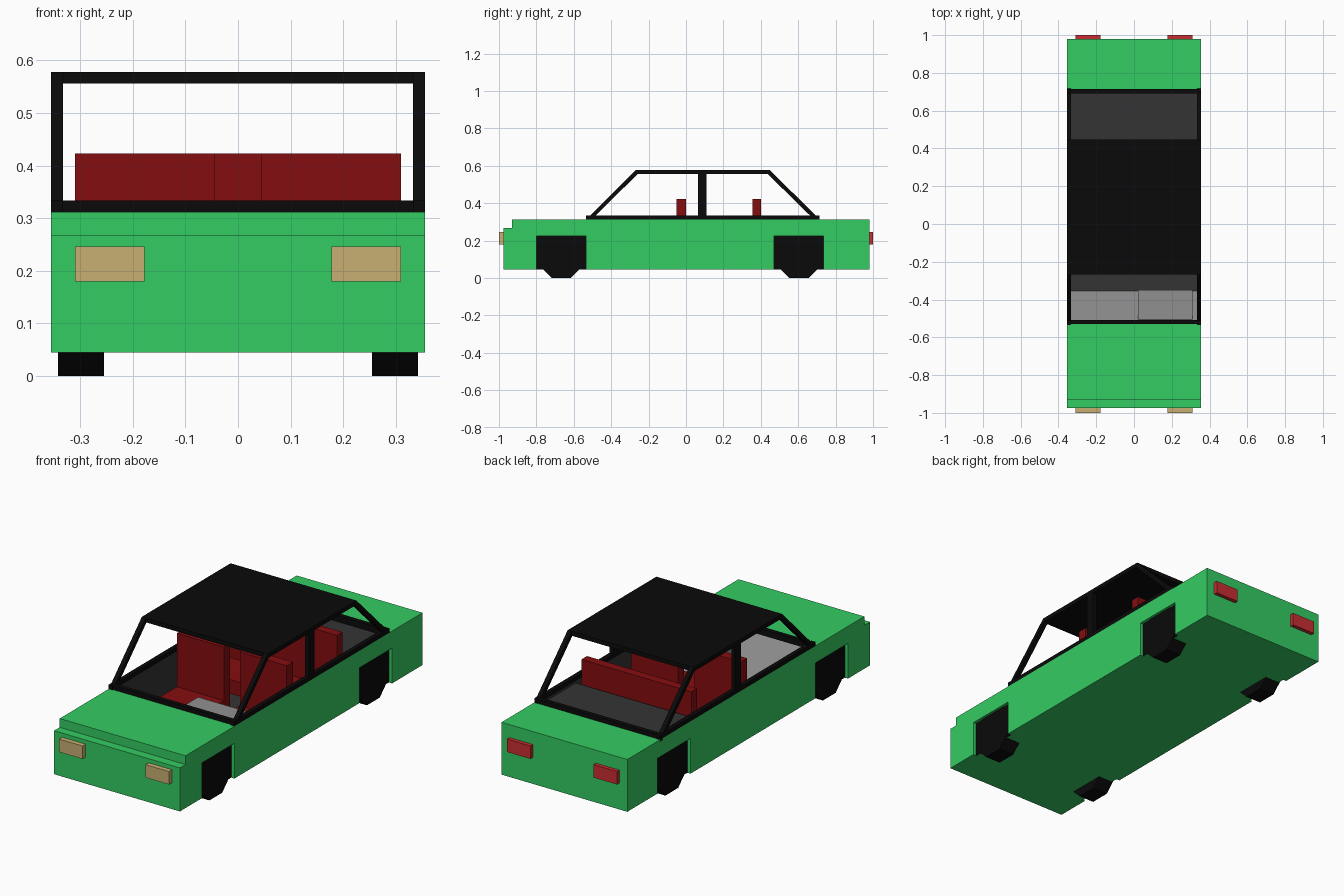
import bpy, bmesh, math

cube = bpy.data.objects.get("Cube")
if cube:
    bpy.data.objects.remove(cube, do_unlink=True)


def material(name, rgb):
    m = bpy.data.materials.new(name)
    m.use_nodes = True
    colour = (*rgb, 1.0)
    m.diffuse_color = colour
    m.node_tree.nodes["Principled BSDF"].inputs["Base Color"].default_value = colour
    return m


GREEN = material("body_green", (0.034, 0.604, 0.122))
BLACK = material("trim_black", (0.003, 0.003, 0.003))
DARK = material("cabin_dark_grey", (0.034, 0.034, 0.034))
GREY = material("dash_grey", (0.28, 0.28, 0.28))
RED = material("seat_red", (0.235, 0.004, 0.005))
LAMP = material("headlight_tan", (0.58, 0.43, 0.17))
TAIL = material("taillight_red", (0.58, 0.027, 0.032))


def prism(name, profile, x0, x1, mats, rule=None):
    """Extrude a (y, z) profile from x0 to x1; rule picks a material per face."""
    bm = bmesh.new()
    face = bm.faces.new([bm.verts.new((x0, y, z)) for y, z in profile])
    ext = bmesh.ops.extrude_face_region(bm, geom=[face])
    moved = [v for v in ext["geom"] if isinstance(v, bmesh.types.BMVert)]
    bmesh.ops.translate(bm, verts=moved, vec=(x1 - x0, 0, 0))
    bmesh.ops.recalc_face_normals(bm, faces=bm.faces)
    if rule:
        for f in bm.faces:
            f.material_index = rule(f.calc_center_median(), f.normal)
    mesh = bpy.data.meshes.new(name)
    bm.to_mesh(mesh)
    bm.free()
    for m in mats:
        mesh.materials.append(m)
    ob = bpy.data.objects.new(name, mesh)
    bpy.context.collection.objects.link(ob)
    return ob


def box(name, x, y, z, mat):
    return prism(name, [(y[0], z[0]), (y[1], z[0]), (y[1], z[1]), (y[0], z[1])],
                 x[0], x[1], [mat])


W, INNER = 0.355, 0.335            # half width, inside of the side panels
BASE, BELT = 0.045, 0.312          # underside and belt line
NOSE, TRUNK = -0.975, 0.98
WHEEL_Y = {"front": -0.667, "rear": 0.603}
WELL, WELL_TOP = 0.132, 0.225

# Body core: bonnet, sloping dash, cabin floor, rear deck and boot
hull_top = [(NOSE, 0.267), (-0.93, 0.267), (-0.93, BELT)]
core = [(NOSE, BASE)] + hull_top + [
    (-0.515, BELT), (-0.355, 0.08), (0.41, 0.08), (0.41, 0.3), (0.7, 0.3),
    (0.7, BELT), (TRUNK, BELT), (TRUNK, BASE)]


def core_rule(c, n):
    if abs(n.x) > 0.5 or c.z < 0.05:
        return 0
    if n.y > 0.3 and n.z > 0.3:
        return 2
    return 1 if -0.5 < c.y < 0.701 else 0


prism("body_core", core, -INNER, INNER, [GREEN, DARK, GREY], core_rule)

# Side panels with square wheel openings
panel = [(NOSE, BASE)] + hull_top + [(TRUNK, BELT), (TRUNK, BASE)]
for y in (WHEEL_Y["rear"], WHEEL_Y["front"]):
    panel += [(y + WELL, BASE), (y + WELL, WELL_TOP),
              (y - WELL, WELL_TOP), (y - WELL, BASE)]

for side, s in (("left", 1), ("right", -1)):
    def span(a, b):
        return sorted((s * a, s * b))

    prism(side + "_side_panel", panel, *span(INNER, W), [GREEN, DARK],
          lambda c, n: 1 if n.x * s < -0.5 else 0)

    # Wheels with eight sides, and dark well liners behind them
    for end, y in WHEEL_Y.items():
        r = 0.125 / math.cos(math.pi / 8)
        ring = [(y + r * math.cos(a), 0.125 + r * math.sin(a))
                for a in (math.pi * (2 * i + 1) / 8 for i in range(8))]
        prism(f"{end}_{side}_wheel", ring, *span(0.255, 0.342), [BLACK])
        box(f"{end}_{side}_well_liner", span(0.33, 0.338),
            (y - WELL, y + WELL), (BASE + 0.001, WELL_TOP), BLACK)

    # Lamps
    box(side + "_headlight", span(0.178, 0.31), (-1.0, NOSE), (0.18, 0.246), LAMP)
    box(side + "_taillight", span(0.178, 0.31), (TRUNK, 1.0), (0.18, 0.246), TAIL)

    # Window frame
    rail = span(0.333, W)
    box(side + "_belt_rail", rail, (-0.535, 0.71), (BELT, 0.334), BLACK)
    box(side + "_middle_pillar", rail, (0.065, 0.11), (0.32, 0.57), BLACK)
    prism(side + "_windscreen_pillar",
          [(-0.535, BELT), (-0.505, BELT), (-0.25, 0.565), (-0.268, 0.578)],
          *rail, [BLACK])
    prism(side + "_rear_pillar",
          [(0.686, BELT), (0.717, BELT), (0.447, 0.578), (0.428, 0.565)],
          *rail, [BLACK])

    # Front seat
    seat = span(0.045, 0.31)
    box(side + "_front_seat_back", seat, (-0.05, 0.0), (0.08, 0.423), RED)
    box(side + "_front_seat_cushion", seat, (-0.25, -0.05), (0.08, 0.15), RED)

# Roof and cross rails
box("roof", (-W, W), (-0.268, 0.447), (0.556, 0.578), BLACK)
box("windscreen_rail", (-W, W), (-0.53, -0.508), (BELT - 0.01, 0.334), BLACK)
box("rear_window_rail", (-W, W), (0.692, 0.715), (BELT - 0.01, 0.334), BLACK)

# Rear bench
box("rear_seat_back", (-0.31, 0.31), (0.355, 0.4), (0.08, 0.423), RED)
box("rear_seat_cushion", (-0.31, 0.31), (0.155, 0.355), (0.08, 0.15), RED)

# Instrument block ahead of the driver
box("instrument_block", (0.02, 0.31), (-0.515, -0.35), (0.2, 0.3), GREY)
